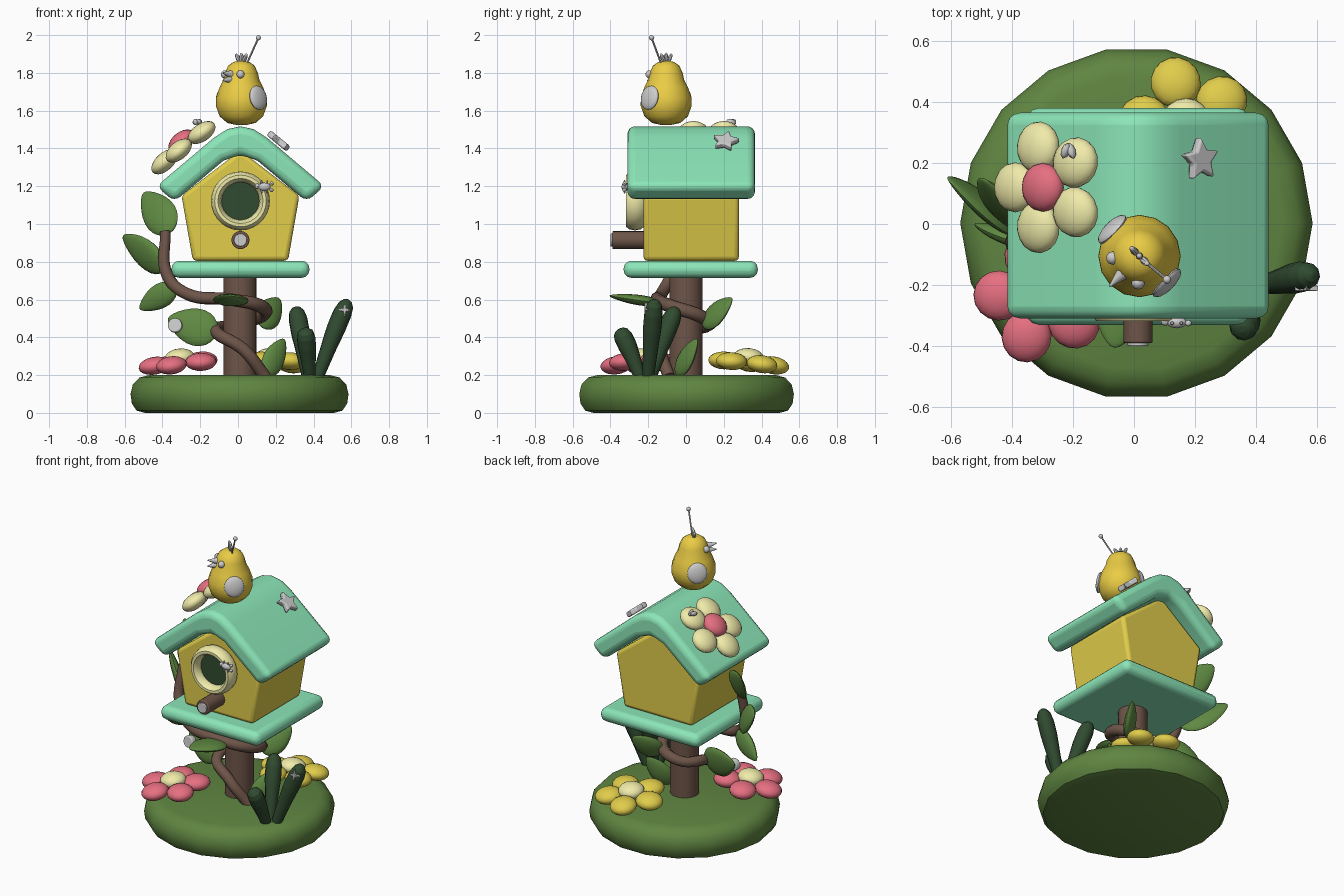
import bpy, bmesh, math
from mathutils import Vector, Matrix

if "Cube" in bpy.data.objects:
    bpy.data.objects.remove(bpy.data.objects["Cube"])

COLORS = {
    "moss": (.115, .235, .053), "leaf": (.115, .25, .055), "dark": (.03, .07, .03),
    "mint": (.26, .79, .48), "yellow": (.75, .61, .07), "bird": (.83, .61, .06),
    "cream": (.87, .83, .40), "pink": (.79, .16, .22), "brown": (.155, .09, .065)}
MATS = {}
for key, c in COLORS.items():
    MATS[key] = bpy.data.materials.new(key)
    MATS[key].diffuse_color = (*c, 1)


def frame(origin, z, hint=(1, 0, 0)):
    """Matrix with local z along z and local x close to hint."""
    z = Vector(z).normalized()
    x = Vector(hint)
    x = (x - z * x.dot(z)).normalized()
    y = z.cross(x)
    m = Matrix((x, y, z)).transposed().to_4x4()
    return Matrix.Translation(origin) @ m


def finish(name, bm, color=None, matrix=None, bevel=0, segs=3):
    if matrix:
        bm.transform(matrix)
    bmesh.ops.recalc_face_normals(bm, faces=bm.faces)
    me = bpy.data.meshes.new(name)
    bm.to_mesh(me)
    bm.free()
    ob = bpy.data.objects.new(name, me)
    bpy.context.collection.objects.link(ob)
    if color:
        me.materials.append(MATS[color])
    if bevel:
        b = ob.modifiers.new("bevel", 'BEVEL')
        b.width, b.segments, b.limit_method = bevel, segs, 'ANGLE'
        b.angle_limit = math.radians(32)
    return ob


def blob(name, center, size, color=None, z=(0, 0, 1), hint=(1, 0, 0), n=16):
    bm = bmesh.new()
    bmesh.ops.create_uvsphere(bm, u_segments=n, v_segments=max(6, n * 5 // 8), radius=1)
    return finish(name, bm, color, frame(center, z, hint) @ Matrix.Diagonal((*size, 1)))


def rod(name, a, b, r, color=None, r2=None, n=20, bevel=0):
    a, b = Vector(a), Vector(b)
    d = b - a
    bm = bmesh.new()
    bmesh.ops.create_cone(bm, cap_ends=True, segments=n, radius1=r,
                          radius2=r if r2 is None else r2, depth=d.length)
    hint = (1, 0, 0) if abs(d.normalized().x) < .9 else (0, 1, 0)
    return finish(name, bm, color, frame((a + b) / 2, d, hint), bevel)


def lathe(name, profile, n, color, matrix, closed=False):
    bm = bmesh.new()
    rings = [[bm.verts.new((r * math.cos(2 * math.pi * i / n), r * math.sin(2 * math.pi * i / n), h))
              for i in range(n)] for r, h in profile]
    pairs = list(zip(rings, rings[1:])) + ([(rings[-1], rings[0])] if closed else [])
    for p, q in pairs:
        for i in range(n):
            j = (i + 1) % n
            bm.faces.new((p[i], p[j], q[j], q[i]))
    if not closed:
        bm.faces.new(rings[0])
        bm.faces.new(rings[-1])
    return finish(name, bm, color, matrix)


def extrude(name, pts, depth, color, matrix, bevel, segs=3):
    """Local xy outline pushed along local z."""
    bm = bmesh.new()
    f = bm.faces.new([bm.verts.new((x, y, 0)) for x, y in pts])
    top = bmesh.ops.extrude_face_region(bm, geom=[f])["geom"]
    bmesh.ops.translate(bm, vec=(0, 0, depth), verts=[v for v in top if isinstance(v, bmesh.types.BMVert)])
    return finish(name, bm, color, matrix, bevel, segs)


def tube(name, pts, radii, color):
    cu = bpy.data.curves.new(name, 'CURVE')
    cu.dimensions, cu.bevel_depth, cu.bevel_resolution = '3D', 1, 3
    cu.use_fill_caps, cu.resolution_u = True, 8
    sp = cu.splines.new('BEZIER')
    sp.bezier_points.add(len(pts) - 1)
    for bp, p, r in zip(sp.bezier_points, pts, radii):
        bp.co, bp.radius = p, r
        bp.handle_left_type = bp.handle_right_type = 'AUTO'
    ob = bpy.data.objects.new(name, cu)
    bpy.context.collection.objects.link(ob)
    cu.materials.append(MATS[color])
    bpy.context.view_layer.objects.active = ob
    ob.select_set(True)
    bpy.ops.object.convert(target='MESH')
    ob.select_set(False)


def leaf(name, base, tip, width, normal):
    base, tip = Vector(base), Vector(tip)
    bm = bmesh.new()
    bmesh.ops.create_uvsphere(bm, u_segments=14, v_segments=12, radius=1)
    for v in bm.verts:
        t = (v.co.z + 1) / 2
        k = 1.1 - .5 * t * t
        v.co.x *= k * .028
        v.co.y *= k * width / 2
    m = frame((base + tip) / 2, tip - base, normal)
    finish(name, bm, "leaf", m @ Matrix.Diagonal((1, 1, (tip - base).length / 2, 1)))


def flower(name, center, normal, start, petal, heart):
    m = frame(center, normal)
    up = m.to_3x3() @ Vector((0, 0, 1))
    for i in range(5):
        a = math.radians(start + 72 * i)
        d = m.to_3x3() @ Vector((math.cos(a), math.sin(a), 0))
        blob(f"{name}_petal_{i}", m @ Vector((.138 * math.cos(a), .138 * math.sin(a), 0)),
             (.085, .082, .047), petal, up + d * .08, d)
    blob(name + "_center", m @ Vector((0, 0, .03)), (.08, .08, .048), heart, up)


def star(r1, r2, n=5):
    return [((r1, r2)[i % 2] * math.sin(math.pi * i / n), (r1, r2)[i % 2] * math.cos(math.pi * i / n))
            for i in range(2 * n)]


C = .013
FRONT = lambda y: frame((C, y, 0), (0, -1, 0))  # local x right, y up, z toward viewer

# Base, post and platform
lathe("grass_base", [(.50, 0), (.545, .012), (.57, .05), (.577, .10), (.565, .15), (.53, .187), (.48, .2)],
      18, "moss", frame((.008, .003, 0), (0, 0, 1)))
rod("post", (.01, 0, .18), (.01, 0, .715), .088, "brown", n=24)
extrude("platform", [(-.365, -.33), (.365, -.33), (.365, .38), (-.365, .38)], .09, "mint",
        frame((C, 0, .715), (0, 0, 1)), .04)

# House body and roof
extrude("house_body", [(-.252, .805), (.252, .805), (.312, 1.15), (0, 1.39), (-.312, 1.15)], .505,
        "yellow", FRONT(.28), .022)
half = [(.07, 1.502), (.14, 1.457), (.445, 1.20), (.35, 1.118), (.09, 1.335)]
extrude("roof", [(0, 1.517)] + half + [(0, 1.368)] + [(-x, z) for x, z in reversed(half)], .675,
        "mint", FRONT(.365), .04, 4)

# Entrance ring, dark hole and perch
ring = [(.128 + .028 * math.cos(a) , .05 + .05 * math.sin(a)) for a in [i * math.pi / 5 for i in range(10)]]
lathe("entrance_ring", ring, 28, "cream", frame((C, -.22, 1.122), (0, -1, 0)), closed=True)
rod("entrance_hole", (C, -.21, 1.122), (C, -.265, 1.122), .112, "dark", n=28)
rod("perch", (C, -.2, .915), (C, -.39, .915), .048, "brown", n=16, bevel=.006)
rod("perch_cap", (C, -.38, .915), (C, -.4, .915), .034, n=16, bevel=.004)

# Vine round the post
tube("vine", [(.145, -.09, .19), (.03, -.13, .335), (-.115, -.05, .43), (-.03, .12, .465), (.125, .07, .515),
              (.12, -.08, .565), (-.04, -.15, .60), (-.27, -.13, .63), (-.375, -.08, .73), (-.385, -.03, .96)],
     [.033, .033, .033, .033, .036, .036, .033, .033, .032, .027], "brown")
LEAVES = [((-.35, -.03, .96), (-.50, .15, 1.165), .19, (-.4, -1, .2)),
          ((-.39, -.02, .765), (-.61, .15, .935), .18, (-.3, -1, -.6)),
          ((-.33, -.07, .67), (-.52, 0, .55), .13, (0, -1, 0)),
          ((-.11, -.05, .42), (-.37, .02, .50), .20, (-.2, -1, .2)),
          ((-.02, -.13, .58), (-.065, -.405, .62), .19, (0, 0, 1)),
          ((.12, .09, .46), (.22, .245, .605), .15, (.6, -.7, .4)),
          ((.145, -.05, .2), (.245, .06, .39), .13, (.5, -1, 0))]
for i, args in enumerate(LEAVES):
    leaf(f"vine_leaf_{i}", *args)

# Flowers
flower("pink_flower", (-.305, -.24, .263), (-.1, -.05, 1), 178, "pink", "cream")
flower("yellow_flower", (.17, .33, .265), (0, .1, 1), 104, "yellow", "cream")
flower("roof_flower", (-.28, .12, 1.415), (-.62, 0, .79), 180, "cream", "pink")

# Grass blades
for i, (b, t) in enumerate([((.37, -.19, .18), (.305, -.05, .56)), ((.42, -.20, .18), (.585, -.165, .60)),
                            ((.38, -.24, .18), (.355, -.355, .445))]):
    b, t = Vector(b), Vector(t)
    bow = Vector((0, 0, .03))
    ks = [0, .3, .6, .8, .92, .98, 1]
    tube(f"grass_blade_{i}", [b.lerp(t, k) + bow * 4 * k * (1 - k) * .5 for k in ks],
         [.03, .04, .05, .05, .041, .024, .005], "dark")

# Bird
B = Vector((.018, -.105, 0))
lathe("bird_body", [(.03, 1.525), (.075, 1.535), (.115, 1.57), (.135, 1.625), (.134, 1.67), (.115, 1.725),
                    (.095, 1.765), (.087, 1.80), (.07, 1.838), (.042, 1.858), (.015, 1.863)],
      16, "bird", frame(B, (0, 0, 1)))
F = Vector((-.7, -.714, 0))
S = Vector((.714, -.7, 0))
for s, side in ((1, "left"), (-1, "right")):
    blob(f"bird_wing_{side}", B + S * s * .125 + Vector((0, 0, 1.668)), (.066, .062, .022), None,
         S * s + Vector((0, 0, .2)), (0, 0, 1))
    eye = B + F * .066 + S * s * .058 + Vector((0, 0, 1.792))
    blob(f"bird_eye_{side}", eye, (.022, .022, .022), n=10)
for i, (z0, z1) in enumerate(((1.79, 1.80), (1.765, 1.76))):
    rod(f"beak_{i}", B + F * .07 + Vector((0, 0, z0)), B + F * .14 + Vector((0, 0, z1)), .026, r2=.003, n=10)
for i in (-1, 0, 1):
    blob(f"bird_crest_{i}", B + S * i * .024 + Vector((0, 0, 1.875)), (.012, .012, .032), None,
         S * i * .6 + Vector((0, 0, 1)), F, 8)
rod("antenna", (.045, -.13, 1.845), (.108, -.182, 1.985), .005, n=8)
blob("antenna_tip", (.108, -.182, 1.986), (.014,) * 3, n=10)

# Grey trinkets: stars, button, heart and beetle
extrude("roof_star", star(.075, .038), .035, None, frame((.205, .21, 1.425), (.63, 0, .77), (.95, .1, -.6)), .008, 2)
extrude("blade_star", star(.04, .012, 4), .02, None, frame((.565, -.20, .545), (0, -1, 0)), .003, 1)
rod("leaf_button", (-.33, -.015, .46), (-.335, -.05, .465), .038, n=16, bevel=.006)
for s in (-1, 1):
    blob(f"petal_heart_{s}", (-.215 + s * .009, .24, 1.54), (.014, .028, .016), None, (-.6, 0, .8), (1, s * .5, .7), 8)
    blob(f"beetle_eye_{s}", (.178, -.325, 1.197 + s * .017), (.011,) * 3, n=8)
    for i in (0, 1):
        blob(f"beetle_leg_{s}_{i}", (.125 + i * .03, -.325, 1.197 + s * .022), (.006, .006, .014), n=6)
blob("beetle_body", (.14, -.322, 1.197), (.034, .02, .022), n=12)
blob("beetle_tail", (.102, -.32, 1.2), (.014,) * 3, n=8)

# Smooth shading with sharp edges kept
for ob in bpy.context.collection.objects:
    ob.select_set(ob.type == 'MESH')
    bpy.context.view_layer.objects.active = ob
bpy.ops.object.shade_smooth_by_angle(angle=math.radians(40))

for m in bpy.data.materials:
    if m.users and not m.is_grease_pencil:
        m.use_nodes = True
        m.node_tree.nodes["Principled BSDF"].inputs["Base Color"].default_value = m.diffuse_color
